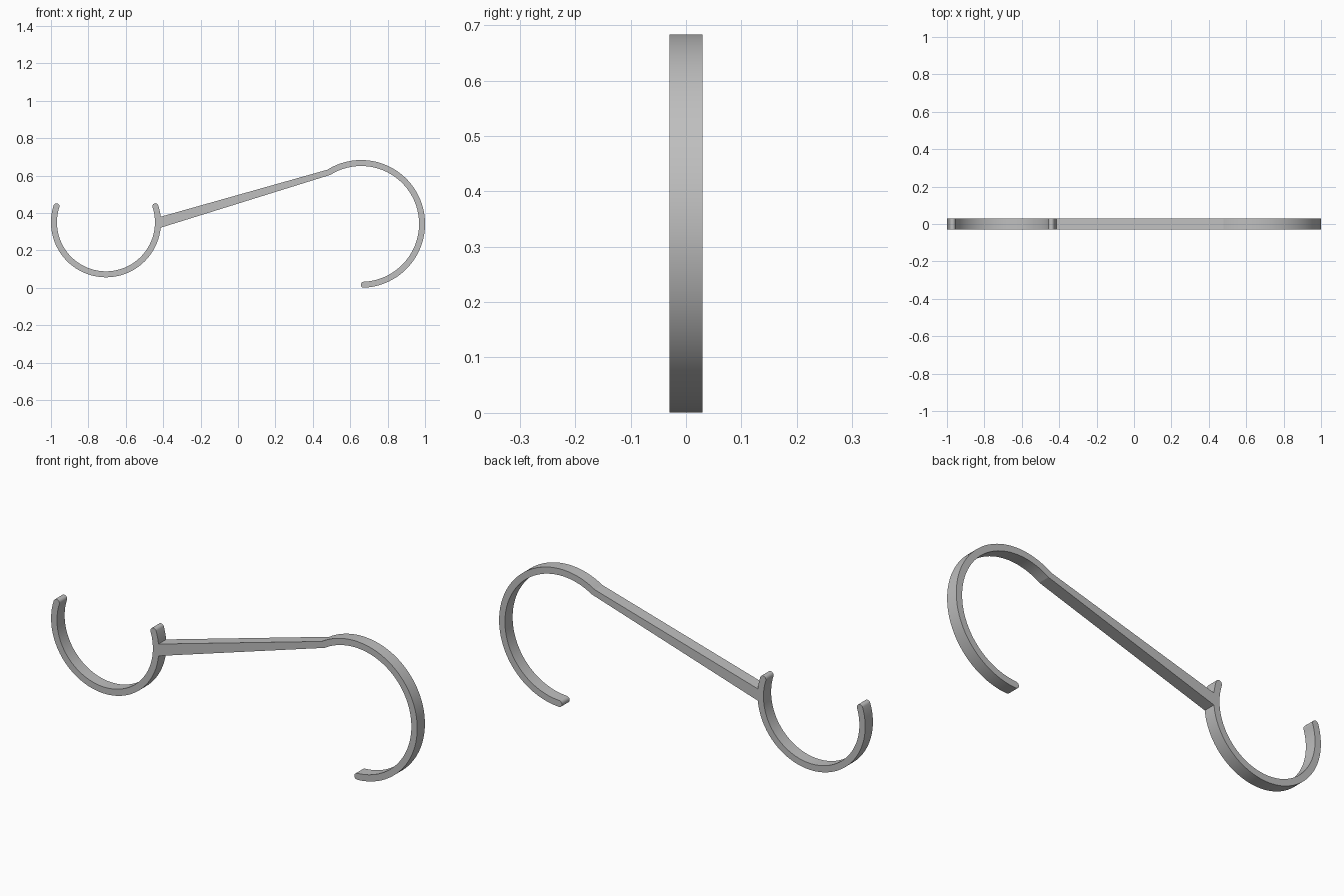
import bpy, bmesh, math
from mathutils import Vector

cube = bpy.data.objects.get("Cube")
if cube:
    bpy.data.objects.remove(cube, do_unlink=True)

DEPTH = 0.06   # front to back
HALF = 0.016   # half the thickness of the hook walls

grey = bpy.data.materials.new("plain grey")
grey.use_nodes = True
colour = (0.52, 0.52, 0.52, 1)
grey.diffuse_color = colour
grey.node_tree.nodes["Principled BSDF"].inputs["Base Color"].default_value = colour


def ribbon(name, pairs):
    """Solid band through (outer, inner) point pairs in the x-z plane."""
    bm = bmesh.new()
    rows = [[bm.verts.new((p.x, -DEPTH / 2, p.y)) for p in pair] for pair in pairs]
    for a, b in zip(rows, rows[1:]):
        bm.faces.new((a[0], b[0], b[1], a[1]))
    ext = bmesh.ops.extrude_face_region(bm, geom=bm.faces[:])
    moved = [g for g in ext["geom"] if isinstance(g, bmesh.types.BMVert)]
    bmesh.ops.translate(bm, verts=moved, vec=(0, DEPTH, 0))
    bmesh.ops.recalc_face_normals(bm, faces=bm.faces[:])
    mesh = bpy.data.meshes.new(name)
    bm.to_mesh(mesh)
    bm.free()
    mesh.materials.append(grey)
    obj = bpy.data.objects.new(name, mesh)
    bpy.context.collection.objects.link(obj)
    bpy.ops.object.select_all(action="DESELECT")
    obj.select_set(True)
    bpy.context.view_layer.objects.active = obj
    bpy.ops.object.shade_smooth_by_angle(angle=math.radians(30))
    return obj


def hook_pairs(centre, radius, start, end, cap_start, cap_end, steps=72):
    """Point pairs along an arc, with rounded tips where asked."""
    a0, a1 = math.radians(start), math.radians(end)
    way = math.copysign(1, a1 - a0)
    stations = [(a0 + (a1 - a0) * i / steps, HALF) for i in range(steps + 1)]
    turns = [math.radians(t) for t in range(12, 90, 12)]
    cap = [(way * HALF * math.sin(t) / radius, HALF * math.cos(t)) for t in turns]
    if cap_start:
        stations = [(a0 - d, h) for d, h in reversed(cap)] + stations
    if cap_end:
        stations += [(a1 + d, h) for d, h in cap]
    pairs = []
    for angle, half in stations:
        ray = Vector((math.cos(angle), math.sin(angle)))
        pairs.append((centre + ray * (radius + half), centre + ray * (radius - half)))
    return pairs


# Small open hook, facing up
small = hook_pairs(Vector((-0.706, 0.35)), 0.278, 162, 378, True, True)
ribbon("small_hook", small)

# Large hook, running over the top and round to the lower tip
large = hook_pairs(Vector((0.6585, 0.3415)), 0.3255, 122, -87.5, False, True)
ribbon("large_hook", large)

# Tapered bar, set into the small hook wall and meeting the large hook
bar_root = (Vector((-0.427, 0.376)), Vector((-0.427, 0.317)))
ribbon("connecting_bar", [bar_root, large[0]])
